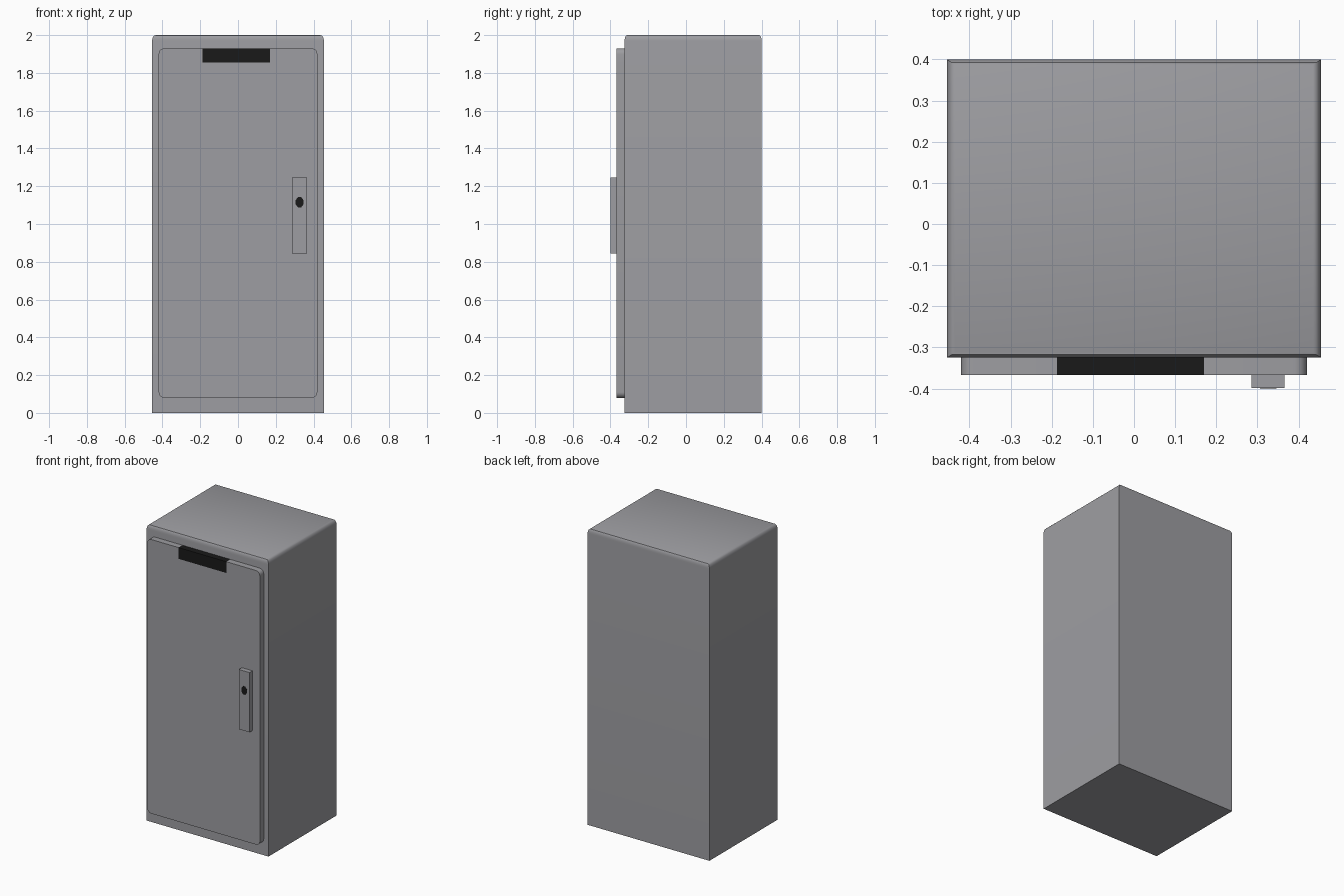
import bpy, bmesh, math
from mathutils import Vector

if "Cube" in bpy.data.objects:
    bpy.data.objects.remove(bpy.data.objects["Cube"])


def material(name, value):
    m = bpy.data.materials.new(name)
    m.diffuse_color = (*value, 1)
    m.use_nodes = True
    m.node_tree.nodes["Principled BSDF"].inputs["Base Color"].default_value = m.diffuse_color
    return m


GREY = material("cabinet grey", (0.34, 0.34, 0.36))
BLACK = material("label black", (0.01, 0.01, 0.01))


def finish(name, bm, mats):
    bmesh.ops.recalc_face_normals(bm, faces=bm.faces)
    me = bpy.data.meshes.new(name)
    bm.to_mesh(me)
    bm.free()
    ob = bpy.data.objects.new(name, me)
    bpy.context.collection.objects.link(ob)
    for m in mats:
        me.materials.append(m)
    bpy.ops.object.select_all(action='DESELECT')
    ob.select_set(True)
    bpy.context.view_layer.objects.active = ob
    bpy.ops.object.shade_smooth_by_angle(angle=math.radians(30))
    return ob


def prism(outline, y0, y1):
    """Extrude an x/z outline from y0 to y1."""
    bm = bmesh.new()
    f = bm.faces.new([bm.verts.new((x, y0, z)) for x, z in outline])
    ext = bmesh.ops.extrude_face_region(bm, geom=[f])["geom"]
    verts = [v for v in ext if isinstance(v, bmesh.types.BMVert)]
    bmesh.ops.translate(bm, verts=verts, vec=(0, y1 - y0, 0))
    return bm


def rect(x0, x1, z0, z1):
    return [(x0, z0), (x1, z0), (x1, z1), (x0, z1)]


def rounded_rect(x0, x1, z0, z1, r, n=5):
    centres = [(x1 - r, z1 - r), (x0 + r, z1 - r), (x0 + r, z0 + r), (x1 - r, z0 + r)]
    return [(cx + r * math.cos(a), cz + r * math.sin(a))
            for q, (cx, cz) in enumerate(centres)
            for a in [math.pi / 2 * (q + i / n) for i in range(n + 1)]]


# Cabinet body: stacked rectangles, with only the top rim rounded over
bm = bmesh.new()
rings = []
profile = [(0, 0), (0, 1.97)]
profile += [(1 - math.cos(a), 1.97 + 0.03 * math.sin(a))
            for a in (math.radians(22.5 * i) for i in range(1, 5))]
for t, z in profile:
    dx, dy = 0.02 * t, 0.013 * t
    x, yf, yb = 0.455 - dx, -0.325 + dy, 0.4 - dy
    rings.append([bm.verts.new(p) for p in
                  ((-x, yf, z), (x, yf, z), (x, yb, z), (-x, yb, z))])
for a, b in zip(rings, rings[1:]):
    for i in range(4):
        j = (i + 1) % 4
        bm.faces.new((a[i], a[j], b[j], b[i]))
bm.faces.new(rings[0])
bm.faces.new(rings[-1])
finish("cabinet_body", bm, [GREY])

# Door panel, cut so the dark label wraps over its top edge
L0, L1, LZ = -0.187, 0.17, 1.854
bm = prism(rounded_rect(-0.42, 0.42, 0.08, 1.93, 0.03), -0.325, -0.367)
for co, no in (((L0, 0, 0), (1, 0, 0)), ((L1, 0, 0), (1, 0, 0)), ((0, 0, LZ), (0, 0, 1))):
    bmesh.ops.bisect_plane(bm, geom=bm.verts[:] + bm.edges[:] + bm.faces[:],
                           plane_co=co, plane_no=no)
for f in bm.faces:
    c = f.calc_center_median()
    if L0 < c.x < L1 and c.z > LZ:
        f.material_index = 1
finish("door", bm, [GREY, BLACK])

# Handle block
finish("handle", prism(rect(0.286, 0.366, 0.843, 1.246), -0.366, -0.399), [GREY])

# Keyhole plate
hole = [(0.326 + 0.022 * math.cos(a), 1.115 + 0.03 * math.sin(a))
        for a in (math.pi / 4 * (i + 0.5) for i in range(8))]
finish("keyhole", prism(hole, -0.398, -0.4), [BLACK])
